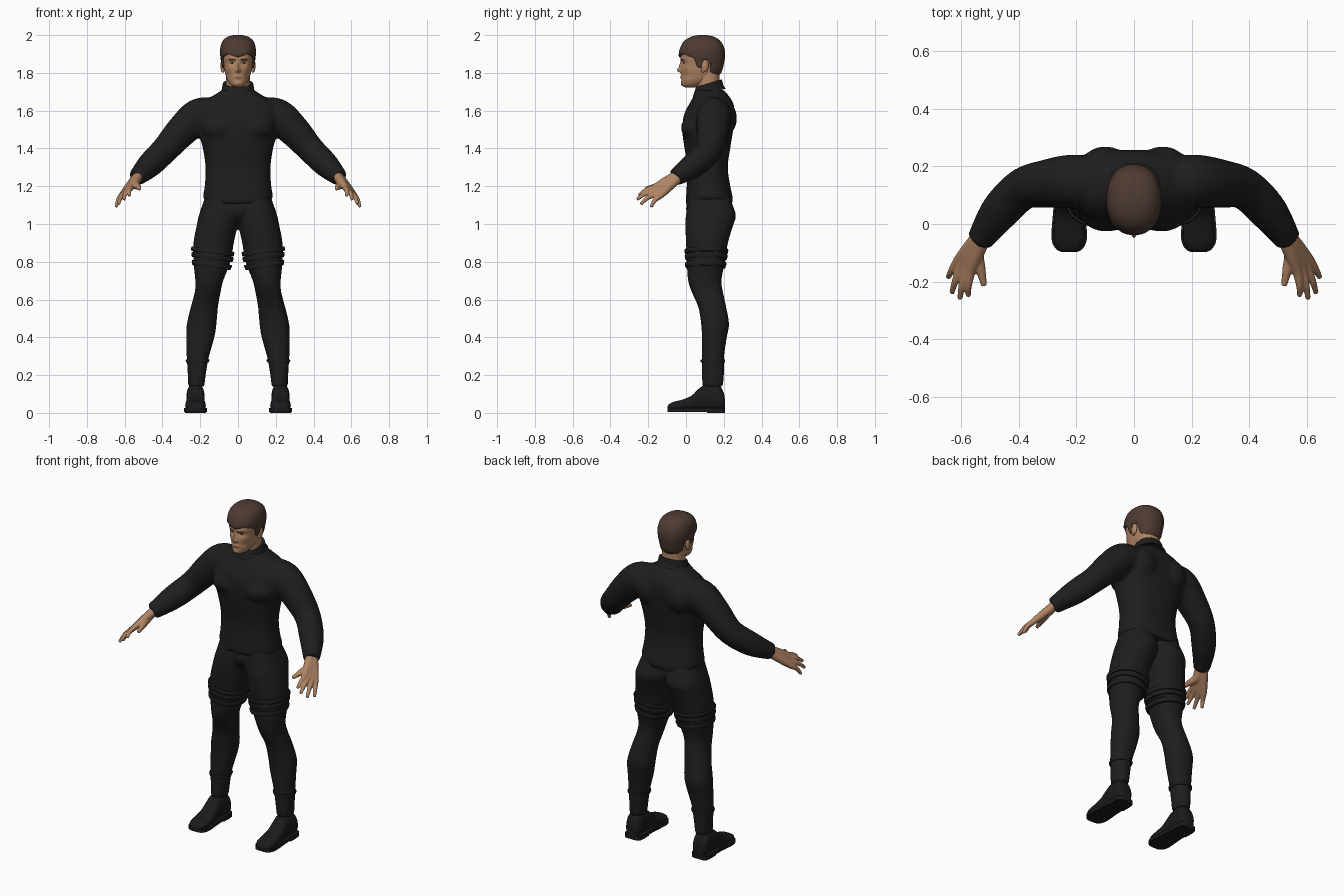
import bpy, bmesh, math
from mathutils import Vector, Matrix

cube = bpy.data.objects.get("Cube")
if cube:
    bpy.data.objects.remove(cube, do_unlink=True)


def material(name, r, g, b):
    m = bpy.data.materials.new(name)
    m.use_nodes = True
    m.diffuse_color = (r, g, b, 1)
    node = m.node_tree.nodes["Principled BSDF"]
    node.inputs["Base Color"].default_value = (r, g, b, 1)
    node.inputs["Roughness"].default_value = 0.8
    return m


CLOTH = material("black cloth", .013, .013, .013)
LEATHER = material("black leather", .011, .011, .012)
SKIN = material("skin", .44, .235, .13)
LIPS = material("lips", .3, .13, .085)
HAIR = material("brown hair", .075, .043, .032)
EYE = material("eye white", .5, .45, .4)
IRIS = material("dark iris", .02, .014, .01)


# ---- helpers ----
def spline(rows, n):
    """Smoothly resample a list of key rows, n steps between keys."""
    out = []
    for i in range(len(rows) - 1):
        a, b = rows[max(i - 1, 0)], rows[i]
        c, d = rows[i + 1], rows[min(i + 2, len(rows) - 1)]
        for s in range(n):
            t = s / n
            out.append([q + t / 2 * (r - p + t * (2*p - 5*q + 4*r - s4 + t * (3*(q - r) + s4 - p)))
                        for p, q, r, s4 in zip(a, b, c, d)])
    return out + [list(rows[-1])]


def ring(center, u, v, power=2, n=32):
    pts = []
    for i in range(n):
        a = 2 * math.pi * i / n
        c, s = math.cos(a), math.sin(a)
        pts.append(center + u * math.copysign(abs(c) ** (2 / power), c)
                   + v * math.copysign(abs(s) ** (2 / power), s))
    return pts


def box_ring(z, x0, x1, y0, y1, power=2.2, n=32):
    """Level ring that fills the given extents."""
    return ring(Vector(((x0 + x1) / 2, (y0 + y1) / 2, z)),
                Vector(((x1 - x0) / 2, 0, 0)), Vector((0, (y1 - y0) / 2, 0)), power, n)


def loft(bm, rings):
    loops = [[bm.verts.new(p) for p in r] for r in rings]
    n = len(loops[0])
    for a, b in zip(loops, loops[1:]):
        for i in range(n):
            bm.faces.new((a[i], a[(i + 1) % n], b[(i + 1) % n], b[i]))
    bm.faces.new(loops[0])
    bm.faces.new(loops[-1])


def tube(bm, keys, steps=5, n=20):
    """Round tube along keys of (x, y, z, radius)."""
    rows = spline(keys, steps)
    pts = [Vector(r[:3]) for r in rows]
    rings = []
    for i, p in enumerate(pts):
        d = (pts[min(i + 1, len(pts) - 1)] - pts[max(i - 1, 0)]).normalized()
        u = d.cross(Vector((0, 0, 1))).normalized()
        rings.append(ring(p, u * rows[i][3], d.cross(u) * rows[i][3], 2, n))
    loft(bm, rings)


def ball(bm, center, size):
    m = Matrix.Translation(center) @ Matrix.Diagonal((*size, 1))
    bmesh.ops.create_uvsphere(bm, u_segments=24, v_segments=16, radius=1, matrix=m)


def mirror_x(bm):
    dup = bmesh.ops.duplicate(bm, geom=bm.verts[:] + bm.edges[:] + bm.faces[:])["geom"]
    for v in dup:
        if isinstance(v, bmesh.types.BMVert):
            v.co.x = -v.co.x


def finish(name, bm, mats, voxel=0, smooth=3):
    """Turn a bmesh into a smooth object, optionally fusing its pieces."""
    bmesh.ops.recalc_face_normals(bm, faces=bm.faces)
    me = bpy.data.meshes.new(name)
    bm.to_mesh(me)
    bm.free()
    ob = bpy.data.objects.new(name, me)
    bpy.context.collection.objects.link(ob)
    for m in mats:
        me.materials.append(m)
    bpy.ops.object.select_all(action='DESELECT')
    bpy.context.view_layer.objects.active = ob
    ob.select_set(True)
    if voxel:
        bpy.ops.object.shade_smooth()
        fuse = ob.modifiers.new("fuse", 'REMESH')
        fuse.mode, fuse.voxel_size, fuse.use_smooth_shade = 'VOXEL', voxel, True
        relax = ob.modifiers.new("relax", 'SMOOTH')
        relax.factor, relax.iterations = .5, smooth
    else:
        bpy.ops.object.shade_smooth_by_angle(angle=math.radians(45))
    return ob


# ---- jumper: trunk, chest, shoulder blades and sleeves fused ----
bm = bmesh.new()
trunk = [(1.13, .182, 0, .247), (1.16, .184, 0, .247), (1.2, .176, .004, .235), (1.3, .172, .008, .221),
         (1.4, .186, -.008, .234), (1.5, .212, -.02, .25), (1.58, .215, -.01, .258),
         (1.64, .19, .02, .25), (1.68, .13, .042, .225), (1.71, .085, .045, .2)]
loft(bm, [box_ring(z, -w, w, a, b, 2.4, 48) for z, w, a, b in spline(trunk, 4)])
for v in bm.verts:
    v.co.z -= .03 * (1 - (v.co.x / .19) ** 2) * max(0, 1.2 - v.co.z) / .07
for s in (-1, 1):
    ball(bm, (s * .095, .05, 1.51), (.1, .077, .07))
    ball(bm, (s * .1, .19, 1.56), (.09, .08, .1))
    tube(bm, [(s * x, y, z, r) for x, y, z, r in (
        (.12, .145, 1.585, .085), (.21, .148, 1.57, .094), (.3, .14, 1.49, .085),
        (.385, .122, 1.395, .073), (.465, .045, 1.315, .068), (.525, -.04, 1.257, .05),
        (.538, -.058, 1.245, .047))])
finish("jumper", bm, [CLOTH], .011, 5)

bm = bmesh.new()
collar = [(1.69, .098, .035, .212), (1.705, .088, .038, .2), (1.735, .082, .05, .192), (1.745, .078, .054, .188),
          (1.742, .07, .062, .18)]
loft(bm, [box_ring(z, -w, w, a, b) for z, w, a, b in spline(collar, 3)])
for v in bm.verts:
    v.co.z += (v.co.y - .12) * .3
finish("collar", bm, [CLOTH])

# ---- trousers: two legs and pelvis fused ----
leg = [(1.15, -.01, .172, .015, .228), (1.05, -.01, .206, 0, .264), (1, 0, .217, -.004, .252),
       (.9, .022, .236, 0, .222), (.8, .04, .236, .004, .206), (.7, .078, .226, .011, .188),
       (.64, .092, .229, .03, .196), (.56, .106, .25, .065, .213), (.47, .114, .271, .08, .228),
       (.4, .125, .274, .084, .216), (.3, .153, .272, .084, .202), (.22, .168, .267, .084, .201),
       (.14, .178, .264, .086, .197)]
leg_rows = spline(leg, 5)
bm = bmesh.new()
loft(bm, [box_ring(*r) for r in leg_rows])
mirror_x(bm)
ball(bm, (0, .1, 1.08), (.11, .1, .085))
finish("trousers", bm, [CLOTH], .01, 4)


# ---- raised bands hugging the legs ----
def band(name, z, half, out, tilt):
    bm = bmesh.new()
    rings = []
    for dz, d in ((-half, -.006), (-half, out * .7), (-half * .5, out), (half * .5, out), (half, out * .7), (half, -.006)):
        row = min(leg_rows, key=lambda r: abs(r[0] - z - dz))
        rings.append(box_ring(z + dz, row[1] - d, row[2] + d, row[3] - d, row[4] + d))
    loft(bm, rings)
    for v in bm.verts:
        v.co.z += tilt * (v.co.x - .14)
    mirror_x(bm)
    finish(name, bm, [CLOTH])


band("upper_thigh_band", .855, .012, .01, .13)
band("middle_thigh_band", .826, .013, .009, .13)
band("lower_thigh_band", .783, .014, .009, .13)
band("ankle_cuff", .275, .008, .006, 0)

# ---- shoes ----
shoe = [(.206, .022, .07), (.198, .04, .11), (.17, .047, .15), (.11, .047, .152), (.07, .047, .13), (.03, .05, .092),
        (-.02, .054, .07), (-.06, .053, .06), (-.088, .038, .048), (-.098, .016, .034)]
shoe_rows = spline(shoe, 4)
bm = bmesh.new()
loft(bm, [ring(Vector((.225, y, .012 + h / 2 - .006)), Vector((w, 0, 0)), Vector((0, 0, h / 2 - .006)), 2.5, 24)
          for y, w, h in shoe_rows])
mirror_x(bm)
finish("shoes", bm, [LEATHER])


def sole(name, y_min, z0, z1):
    side = [(w + .007, y) for y, w, h in shoe_rows if y >= y_min]
    outline = [(.225 + w, y) for w, y in side] + [(.225 - w, y) for w, y in reversed(side)]
    bm = bmesh.new()
    loft(bm, [[Vector((x, y, z)) for x, y in outline] for z in (z0, z1)])
    mirror_x(bm)
    finish(name, bm, [LEATHER])


sole("shoe_soles", -1, .006, .026)
sole("shoe_heels", .11, 0, .02)

# ---- hands: each finger runs from the wrist, fused into a palm ----
bm = bmesh.new()
wrist = Vector((.53, -.045, 1.252))
first, last = Vector((.567, -.165, 1.195)), Vector((.612, -.13, 1.155))
tips = [(.575, -.25, 1.15), (.604, -.26, 1.13), (.633, -.24, 1.105), (.645, -.185, 1.09)]
for i, tip in enumerate(tips):
    knuckle = first.lerp(last, i / 3)
    start = wrist + (last - first) * (i / 3 - .5) * .3
    middle = knuckle.lerp(Vector(tip), .55) + Vector((.004, -.004, .007))
    tube(bm, [(*start, .026), (*start.lerp(knuckle, .55), .023), (*knuckle, .018),
              (*middle, .0125), (*tip, .009)], 4, 12)
tube(bm, [(*wrist, .027), (.545, -.105, 1.213, .025), (.533, -.155, 1.2, .018),
          (.521, -.215, 1.187, .01)], 4, 12)
mirror_x(bm)
finish("hands", bm, [SKIN], .0045, 3)

# ---- head: lofted skull with sculpted bumps for the features ----
skull = [(1.723, .018, -.004, .05), (1.735, .038, -.02, .085), (1.76, .056, -.025, .14), (1.79, .066, -.025, .17),
         (1.82, .073, -.026, .183), (1.85, .077, -.026, .19), (1.88, .082, -.028, .195),
         (1.92, .084, -.024, .194), (1.96, .073, -.002, .175), (1.983, .046, .035, .14), (1.992, .012, .075, .1)]
skull_rows = spline(skull, 7)
bm = bmesh.new()
loft(bm, [box_ring(z, -w, w, a, b, 2.25, 96) for z, w, a, b in skull_rows])
# each bump: x, z, forward push, width, height
bumps = [(0, 1.813, .017, .013, .011), (0, 1.832, .012, .009, .022), (.031, 1.853, -.009, .016, .011),
         (.03, 1.874, .004, .03, .007), (0, 1.777, .005, .022, .01), (0, 1.765, -.003, .02, .005),
         (0, 1.741, .005, .02, .012), (.05, 1.825, .003, .015, .014), (.048, 1.785, -.004, .015, .016)]
for v in bm.verts:
    if v.co.y < .05:
        v.co.y -= sum(p * math.exp(-((abs(v.co.x) - x) / w) ** 2 - ((v.co.z - z) / h) ** 2)
                      for x, z, p, w, h in bumps)
for f in bm.faces:
    c = f.calc_center_median()
    x = abs(c.x)
    if c.y < .04 and abs(c.z - 1.777) < .007 * (1 - x / .027):
        f.material_index = 1
    elif c.y < .04 and .014 < x < .05 and abs(c.z - 1.872 + abs(x - .034) * .15) < .0045:
        f.material_index = 2
finish("head", bm, [SKIN, LIPS, HAIR])

bm = bmesh.new()
loft(bm, [box_ring(z, -.064, .064, a, b) for z, a, b in ((1.7, .06, .18), (1.75, .055, .178), (1.81, .05, .178))])
finish("neck", bm, [SKIN])

# ---- ears and eyes ----
for name, mat, place, size in (("ears", SKIN, (.082, .1, 1.838), (.011, .019, .034)),
                               ("ear_lobes", SKIN, (.08, .09, 1.815), (.009, .011, .014)),
                               ("eyes", EYE, (.031, -.004, 1.852), (.013, .0095, .0055)),
                               ("irises", IRIS, (.031, -.0115, 1.852), (.005, .0035, .005))):
    bm = bmesh.new()
    ball(bm, place, size)
    mirror_x(bm)
    finish(name, bm, [mat])

# ---- hair: shell over the skull ending at a hairline that varies around it ----
hairline = [(0, 1.882), (.17, 1.9), (.3, 1.89), (.41, 1.875), (.45, 1.828), (.5, 1.825), (.52, 1.868),
            (.6, 1.866), (.66, 1.805), (.8, 1.787), (1.01, 1.785)]


def lookup(table, key):
    for a, b in zip(table, table[1:]):
        if key <= b[0]:
            t = max(0, (key - a[0]) / (b[0] - a[0]))
            return [p + (q - p) * t for p, q in zip(a, b)]
    return table[-1]


bm = bmesh.new()
columns, levels = 96, 22
rings = []
for k in range(-1, levels + 1):
    pts = []
    for i in range(columns):
        low = lookup(hairline, abs(2 * i / columns - 1))[1]
        z = low + (1.992 - low) * math.sin(max(k, 0) / levels * math.pi / 2)
        _, w, a, b = lookup(skull_rows, z)
        d = -.008 if k < 0 else .011 if k else .006
        p = box_ring(z, -w - d, w + d, a - d, b + d, 2.25, columns)[(i + columns // 4) % columns]
        p.z += .008 * max(0, (z - 1.9) / .092)
        pts.append(p)
    rings.append(pts)
loft(bm, rings)
finish("hair", bm, [HAIR])
